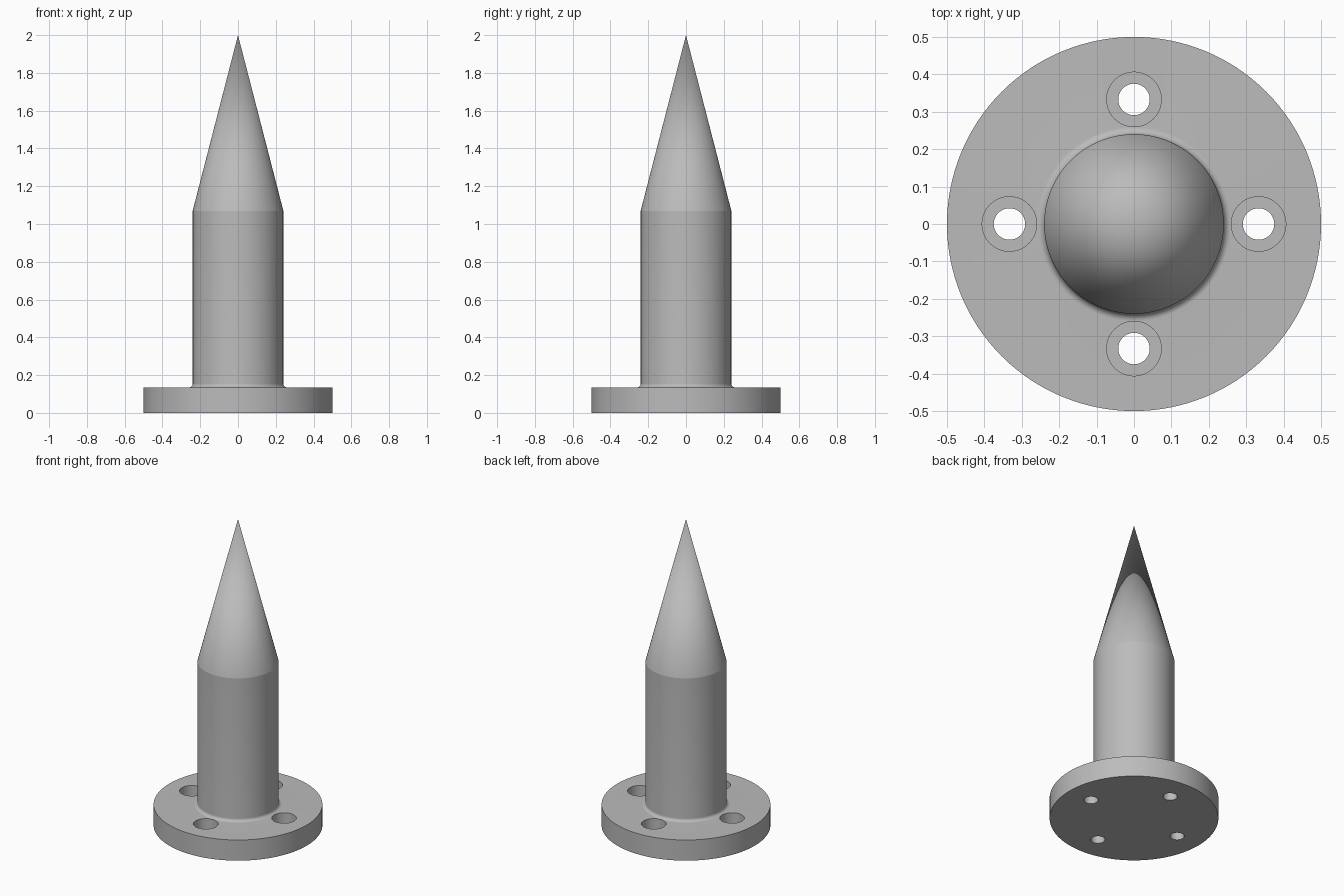
import bpy, bmesh, math
from mathutils import Matrix, Vector

cube = bpy.data.objects.get("Cube")
if cube:
    bpy.data.objects.remove(cube, do_unlink=True)

metal = bpy.data.materials.new("grey metal")
metal.use_nodes = True
GREY = (0.5, 0.5, 0.5, 1)
metal.diffuse_color = GREY
metal.node_tree.nodes["Principled BSDF"].inputs["Base Color"].default_value = GREY


def lathe(name, profile, segments):
    """Revolve a closed (radius, height) profile around z."""
    bm = bmesh.new()
    verts = [bm.verts.new((r, 0, z)) for r, z in profile]
    edges = [bm.edges.new(pair) for pair in zip(verts, verts[1:])]
    bmesh.ops.spin(bm, geom=verts + edges, cent=(0, 0, 0), axis=(0, 0, 1),
                   angle=math.tau, steps=segments, use_duplicate=False)
    bmesh.ops.remove_doubles(bm, verts=bm.verts, dist=1e-5)
    bmesh.ops.recalc_face_normals(bm, faces=bm.faces)
    mesh = bpy.data.meshes.new(name)
    bm.to_mesh(mesh)
    bm.free()
    mesh.materials.append(metal)
    obj = bpy.data.objects.new(name, mesh)
    bpy.context.collection.objects.link(obj)
    return obj


FLANGE_TOP, SHAFT_R, FILLET = 0.135, 0.24, 0.02

# Flange, filleted shaft and pointed tip as one turned body
fillet = []
for i in range(13):
    a = math.radians(90) * i / 12
    fillet.append((SHAFT_R + FILLET * (1 - math.sin(a)),
                   FLANGE_TOP + FILLET * (1 - math.cos(a))))
body = lathe("flanged_spike",
             [(0, 0), (0.5, 0), (0.5, FLANGE_TOP)] + fillet + [(SHAFT_R, 1.07), (0, 2)],
             128)

# Four counterbored bolt holes
bore = [(0, -0.1), (0.042, -0.1), (0.042, 0.06), (0.073, 0.06), (0.073, 0.2), (0, 0.2)]
for i in range(4):
    cutter = lathe("bolt_hole_cutter", bore, 48)
    offset = Matrix.Rotation(i * math.pi / 2, 3, 'Z') @ Vector((0.333, 0, 0))
    cutter.data.transform(Matrix.Translation(offset))
    cutter.hide_render = True
    mod = body.modifiers.new("bolt_hole", 'BOOLEAN')
    mod.operation = 'DIFFERENCE'
    mod.solver = 'EXACT'
    mod.object = cutter
    bpy.context.view_layer.objects.active = body
    bpy.ops.object.modifier_apply(modifier=mod.name)
    bpy.data.objects.remove(cutter, do_unlink=True)

# Smooth the turned surfaces, keep the machined edges sharp
bpy.ops.object.select_all(action='DESELECT')
body.select_set(True)
bpy.context.view_layer.objects.active = body
bpy.ops.object.shade_smooth_by_angle(angle=math.radians(10))
